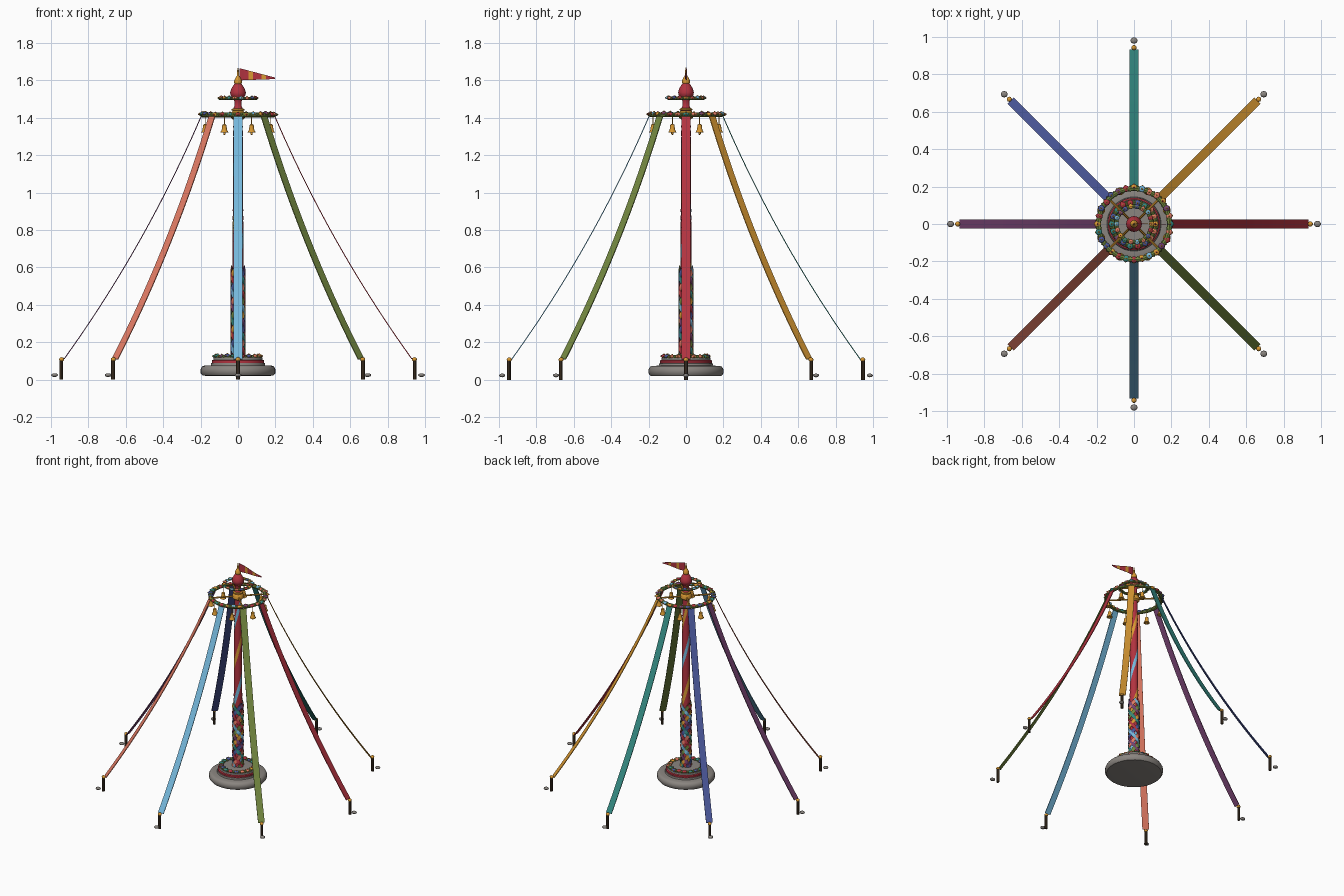
import bpy, bmesh, math, random
from math import sin, cos, pi, tau
from mathutils import Vector, Matrix

random.seed(4)
cube = bpy.data.objects.get("Cube")
if cube:
    bpy.data.objects.remove(cube, do_unlink=True)


def make_material(name, rgb):
    lin = [((c + 0.055) / 1.055) ** 2.4 for c in rgb] + [1]
    m = bpy.data.materials.new(name)
    m.use_nodes = True
    m.diffuse_color = lin
    m.node_tree.nodes["Principled BSDF"].inputs["Base Color"].default_value = lin
    return m


COLOURS = {
    "red": (.70, .20, .25), "yellow": (.85, .60, .20), "teal": (.20, .53, .50),
    "indigo": (.29, .34, .60), "purple": (.46, .26, .44), "salmon": (.88, .48, .39),
    "sky": (.46, .72, .86), "olive": (.45, .53, .25), "stone": (.54, .52, .50),
    "wood": (.27, .21, .15)}
MATS = {n: make_material(n, c) for n, c in COLOURS.items()}
NAMES = list(COLOURS)
RIBBONS = NAMES[:8]          # order around the ring, counter-clockwise from +x


def finish(name, bm, colours, smooth=True):
    bmesh.ops.recalc_face_normals(bm, faces=bm.faces)
    me = bpy.data.meshes.new(name)
    bm.to_mesh(me)
    bm.free()
    for c in colours:
        me.materials.append(MATS[c])
    ob = bpy.data.objects.new(name, me)
    bpy.context.collection.objects.link(ob)
    if smooth:
        bpy.ops.object.select_all(action='DESELECT')
        ob.select_set(True)
        bpy.context.view_layer.objects.active = ob
        bpy.ops.object.shade_smooth_by_angle(angle=math.radians(40))
    return ob


def polar(r, a, z):
    return Vector((r * cos(a), r * sin(a), z))


def lathe(name, profile, colour, n=32, at=(0, 0, 0)):
    """Turn an (r, z) profile about the z axis, with capped ends."""
    bm = bmesh.new()
    rows = [[bm.verts.new(polar(r, tau * i / n, z) + Vector(at)) for i in range(n)]
            for r, z in profile]
    for a, b in zip(rows, rows[1:]):
        for i in range(n):
            k = (i + 1) % n
            bm.faces.new((a[i], a[k], b[k], b[i]))
    bm.faces.new(rows[0])
    bm.faces.new(rows[-1])
    return finish(name, bm, [colour])


def strip(name, path, sides, width, thick, colour):
    """Sweep a flat band along a path; sides give its width direction."""
    bm = bmesh.new()
    rows = []
    for i, (p, s) in enumerate(zip(path, sides)):
        t = (path[min(i + 1, len(path) - 1)] - path[max(i - 1, 0)]).normalized()
        w, h = s * width / 2, t.cross(s).normalized() * thick / 2
        rows.append([bm.verts.new(p + q) for q in (w + h, h - w, -w - h, w - h)])
    for a, b in zip(rows, rows[1:]):
        for i in range(4):
            k = (i + 1) % 4
            bm.faces.new((a[i], a[k], b[k], b[i]))
    bm.faces.new(rows[0])
    bm.faces.new(rows[-1])
    return finish(name, bm, [colour])


def rod(name, a, b, r, colour, n=8):
    a, b = Vector(a), Vector(b)
    bm = bmesh.new()
    rot = (b - a).to_track_quat('Z', 'Y').to_matrix().to_4x4()
    bmesh.ops.create_cone(bm, cap_ends=True, segments=n, radius1=r, radius2=r,
                          depth=(b - a).length, matrix=Matrix.Translation((a + b) / 2) @ rot)
    return finish(name, bm, [colour])


def blob(bm, centre, scale, index, turn=0, detail=2):
    m = Matrix.Translation(centre) @ Matrix.Rotation(turn, 4, 'Z') @ Matrix.Diagonal((*scale, 1))
    made = bmesh.ops.create_icosphere(bm, subdivisions=detail, radius=1, matrix=m)
    for f in {f for v in made["verts"] for f in v.link_faces}:
        f.material_index = index


def wreath(name, r, z, tube, count, size):
    """Green hoop carrying flowers with contrasting centres, and leaves."""
    bpy.ops.mesh.primitive_torus_add(major_radius=r, minor_radius=tube, major_segments=48,
                                     minor_segments=8, location=(0, 0, z))
    hoop = bpy.context.object
    hoop.name = name + "_hoop"
    hoop.data.materials.append(MATS["olive"])
    bpy.ops.object.shade_smooth_by_angle()
    bm = bmesh.new()
    blooms = ["red", "yellow", "indigo", "salmon", "purple", "sky", "teal"]
    for i in range(count):
        a = tau * i / count
        c = random.choice(blooms)
        p = polar(r + random.uniform(-.3, .5) * tube, a, z + tube * random.uniform(.1, .6))
        blob(bm, p, (size, size, size * .6), NAMES.index(c), a)
        heart = "red" if c == "yellow" else "yellow"
        for d in (Vector((0, 0, size * .55)), polar(size * .9, a, 0)):
            blob(bm, p + d, (size * .3,) * 3, NAMES.index(heart), a, 1)
        b = a + pi / count
        blob(bm, polar(r, b, z), (size * 1.1, size * .5, size * .6), NAMES.index("olive"), b, 1)
    return finish(name + "_flowers", bm, NAMES)


# Stone base with a red band
lathe("stone_base", [(.17, .02), (.19, .022), (.20, .035), (.20, .055), (.192, .07), (.18, .075),
                     (.145, .076), (.143, .088), (.135, .09), (.13, .118), (.05, .12)], "stone", 48)
lathe("base_band", [(.136, .086), (.14, .09), (.14, .102), (.134, .106)], "red", 48)
wreath("base_wreath", .115, .122, .01, 18, .017)

# Pole with painted spiral stripes
bm = bmesh.new()
SEG, ROWS = 16, 60
rings = []
for j in range(ROWS + 1):
    t = j / ROWS
    rings.append([bm.verts.new(polar(.033 - .008 * t, tau * (i / SEG + 2.2 * t), .11 + 1.33 * t))
                  for i in range(SEG)])
for a, b in zip(rings, rings[1:]):
    for i in range(SEG):
        k = (i + 1) % SEG
        f = bm.faces.new((a[i], a[k], b[k], b[i]))
        f.material_index = {5: 1, 6: 1, 13: 2, 14: 2}.get(i, 0)
bm.faces.new(rings[0])
bm.faces.new(rings[-1])
finish("pole", bm, ["red", "yellow", "sky"])

# Woven ribbons wrapped round the lower pole, half in each direction
for n, c in enumerate(RIBBONS):
    turn = 1 if n % 2 else -1
    path, sides = [], []
    for i in range(91):
        t = i / 90
        a = tau * n / 8 + turn * tau * 1.6 * t
        path.append(polar(.0365 + .0025 * cos(8 * turn * tau * 1.6 * t), a, .12 + .48 * t))
        sides.append((Vector((0, 0, .75)) - turn * .6 * polar(1, a + pi / 2, 0)).normalized())
    strip("woven_ribbon_" + c, path, sides, .026, .003, c)

# Crown hoops, spokes and turned finial
wreath("crown_wreath", .19, 1.415, .013, 28, .018)
wreath("upper_wreath", .095, 1.503, .009, 18, .014)
for i in range(4):
    a = pi / 4 + i * pi / 2
    rod("crown_spoke", polar(.02, a, 1.412), polar(.19, a, 1.412), .006, "yellow")
    rod("upper_spoke", polar(.01, a, 1.503), polar(.095, a, 1.503), .004, "yellow")
lathe("crown_hub", [(.026, 1.39), (.038, 1.4), (.038, 1.425), (.03, 1.435)], "yellow")
lathe("finial_stem", [(.026, 1.43), (.03, 1.44), (.02, 1.46), (.02, 1.49), (.028, 1.505),
                      (.04, 1.52), (.042, 1.535), (.036, 1.555), (.024, 1.575), (.015, 1.585)], "red")
lathe("finial_collar", [(.028, 1.436), (.034, 1.44), (.034, 1.446), (.026, 1.45)], "yellow")
lathe("finial_tip", [(.014, 1.575), (.02, 1.585), (.021, 1.597), (.014, 1.612), (.006, 1.625),
                     (.005, 1.65), (.001, 1.668)], "yellow", 16)

# Striped pennant
bm = bmesh.new()
cols = []
for i in range(9):
    t = i / 8
    x, y = .008 + .19 * t, .004 * sin(t * tau)
    top, low = 1.665 - .05 * t, 1.6 + .007 * t
    cols.append([bm.verts.new(v) for v in ((x, y - .001, top), (x, y + .001, top),
                                           (x, y + .001, low), (x, y - .001, low))])
for j, (a, b) in enumerate(zip(cols, cols[1:])):
    for i in range(4):
        k = (i + 1) % 4
        bm.faces.new((a[i], a[k], b[k], b[i])).material_index = 1 if j % 3 == 2 else 0
bm.faces.new(cols[0])
bm.faces.new(cols[-1])
finish("pennant", bm, ["red", "yellow"], False)

# Eight ribbons, each tied to its own stake
for n, c in enumerate(RIBBONS):
    a = n * pi / 4
    path = []
    for i in range(25):
        t = i / 24
        r = .198 * (1 - t) ** 2 + 2 * t * (1 - t) * .495 + .93 * t * t
        z = 1.405 * (1 - t) ** 2 + 2 * t * (1 - t) * .715 + .11 * t * t
        path.append(polar(r, a, z))
    strip("ribbon_" + c, path, [polar(1, a + pi / 2, 0)] * 25, .046, .005, c)
    rod("stake", polar(.945, a, 0), polar(.945, a, .108), .01, "wood")
    bm = bmesh.new()
    blob(bm, polar(.943, a, .108), (.014, .014, .012), 0)
    finish("stake_knob", bm, ["yellow"])
    bm = bmesh.new()
    blob(bm, polar(.981, a, .024), (.019, .017, .01), 0)
    finish("anchor_stone", bm, ["stone"])

    # Bell hanging between ribbons
    b = a + pi / 8
    at = polar(.19, b, 0)
    rod("bell_cord", polar(.19, b, 1.36), polar(.19, b, 1.41), .0025, "yellow", 6)
    lathe("bell", [(.004, 1.366), (.011, 1.362), (.013, 1.345), (.015, 1.333), (.021, 1.323),
                   (.021, 1.32), (.006, 1.32), (.006, 1.311), (.002, 1.308)], "yellow", 16, at)
